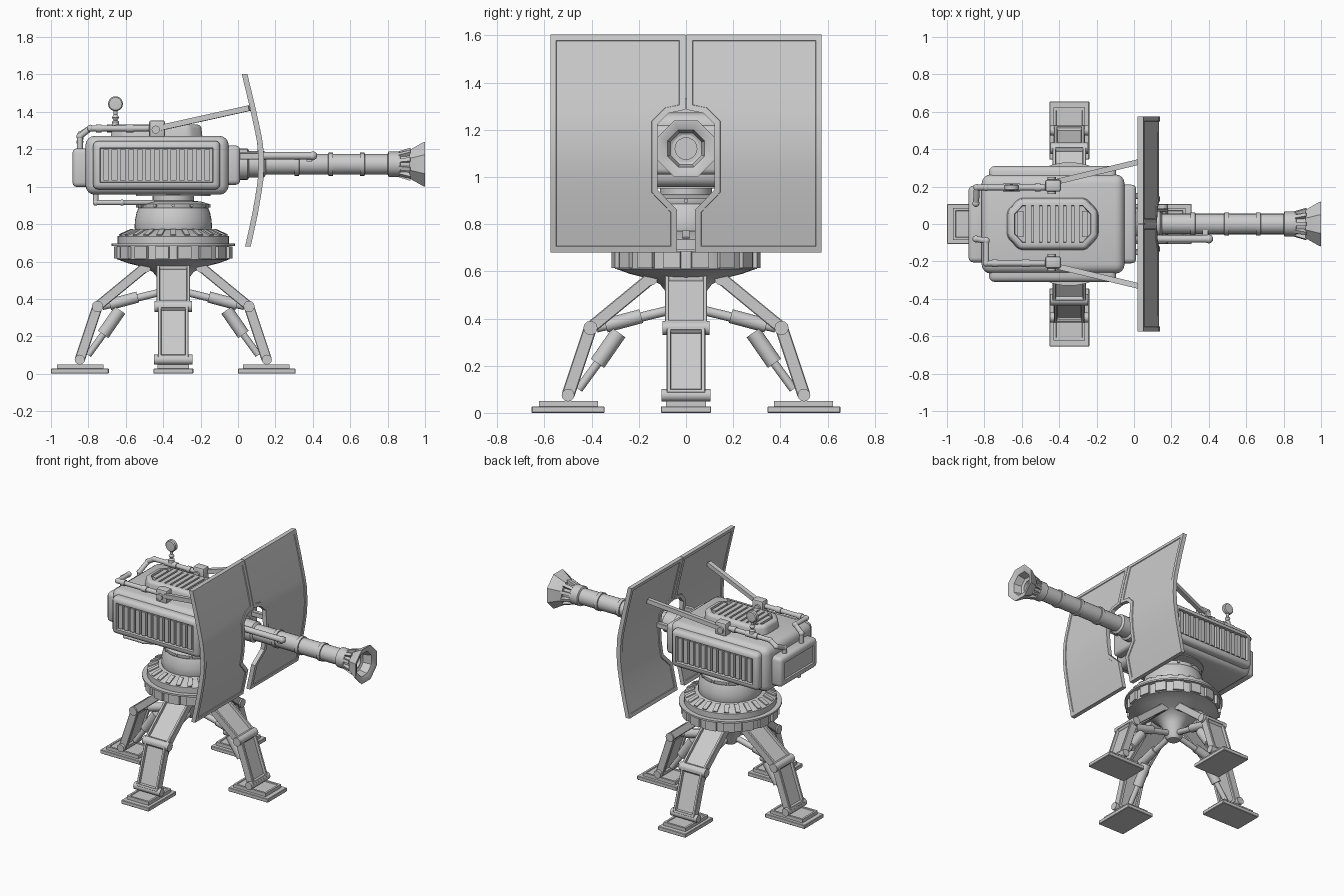
import bpy, bmesh
from math import pi, cos, sin, radians
from mathutils import Matrix, Vector as V

if "Cube" in bpy.data.objects:
    bpy.data.objects.remove(bpy.data.objects["Cube"])

CX = -0.346                     # pedestal axis
T, R = Matrix.Translation, Matrix.Rotation

def finish(name, bm, m=Matrix(), angle=32):
    bmesh.ops.recalc_face_normals(bm, faces=bm.faces[:])
    me = bpy.data.meshes.new(name)
    bm.to_mesh(me); bm.free()
    for p in me.polygons: p.use_smooth = True
    me.set_sharp_from_angle(angle=radians(angle))
    ob = bpy.data.objects.new(name, me)
    bpy.context.collection.objects.link(ob)
    ob.matrix_world = m
    return ob

def lathe(name, prof, n=32, m=Matrix(), phase=0):
    bm = bmesh.new()
    rings = [[bm.verts.new((r*cos(2*pi*i/n+phase), r*sin(2*pi*i/n+phase), z)) for i in range(n)] for r, z in prof]
    for a, b in zip(rings, rings[1:]):
        for i in range(n):
            bm.faces.new((a[i], a[(i+1) % n], b[(i+1) % n], b[i]))
    bmesh.ops.remove_doubles(bm, verts=bm.verts[:], dist=1e-5)
    return finish(name, bm, m)

def add_box(bm, size, m=Matrix()):
    bmesh.ops.create_cube(bm, size=1, matrix=m @ Matrix.Diagonal((*size, 1)))

def along(p, q):
    # local z runs from p to q, local y stays level
    p, q = V(p), V(q)
    z = (q-p).normalized()
    y = V((0, 0, 1)).cross(z)
    y = y.normalized() if y.length > 1e-4 else V((0, 1, 0))
    x = y.cross(z)
    return T((p+q)/2) @ Matrix((x, y, z)).transposed().to_4x4(), (q-p).length

def add_rod(bm, p, q, r, n=12):
    m, l = along(p, q)
    bmesh.ops.create_cone(bm, cap_ends=True, segments=n, radius1=r, radius2=r, depth=l, matrix=m)

def recess(bm, d, border, depth):
    # sink a framed panel into the main face looking along d
    bm.normal_update()
    f = max(bm.faces, key=lambda f: f.normal.dot(V(d))*f.calc_area())
    bmesh.ops.inset_individual(bm, faces=[f], thickness=border, depth=0)
    bmesh.ops.inset_individual(bm, faces=[f], thickness=0.003, depth=-depth)

def box(name, lo, hi, bev=0, seg=3, recs=(), m=Matrix()):
    bm = bmesh.new()
    lo, hi = V(lo), V(hi)
    add_box(bm, hi-lo, T((lo+hi)/2))
    if bev: bmesh.ops.bevel(bm, geom=bm.edges[:], offset=bev, segments=seg, profile=0.5, affect='EDGES')
    for r in recs: recess(bm, *r)
    return finish(name, bm, m)

def rod(name, p, q, r, n=12):
    bm = bmesh.new(); add_rod(bm, p, q, r, n)
    return finish(name, bm)

def pipe(name, pts, r):
    bm = bmesh.new()
    for p, q in zip(pts, pts[1:]): add_rod(bm, p, q, r)
    for p in pts[1:-1]:
        bmesh.ops.create_icosphere(bm, subdivisions=2, radius=r*1.2, matrix=T(p))
    return finish(name, bm)

# ---- legs: one built along +x, then turned four times
leg = []
def beam(name, p, q, thick, width):
    m, l = along(p, q)
    leg.append(box(name, (-thick/2, -width/2, -l/2), (thick/2, width/2, l/2), 0.004, 1,
                   (((1, 0, 0), 0.025, 0.012), ((-1, 0, 0), 0.018, 0.018)), m))

hip, knee, ankle = (0.15, 0, 0.57), (0.405, 0, 0.36), (0.50, 0, 0.075)
beam("upper_leg", hip, knee, 0.052, 0.18)
beam("lower_leg", knee, ankle, 0.055, 0.165)
for nm, p, r, w in (("hip_pin", hip, .03, .09), ("knee_pin", knee, .03, .1), ("ankle_pin", ankle, .027, .103)):
    leg.append(rod(nm, (p[0], -w, p[2]), (p[0], w, p[2]), r))
for nm, p, q, r in (("upper_piston_barrel", (.19, 0, .41), (.34, 0, .37), .03), ("upper_piston_rod", (.03, 0, .445), (.38, 0, .36), .02),
                    ("lower_piston_barrel", (.285, 0, .34), (.375, 0, .21), .034), ("lower_piston_rod", (.36, 0, .23), (.455, 0, .1), .018)):
    leg.append(rod(nm, p, q, r))
leg.append(box("foot_plate", (0.345, -0.107, 0), (0.654, 0.107, 0.027), 0.003, 1))
bm = bmesh.new()
add_box(bm, (0.25, 0.17, 0.025), T((0.497, 0, 0.038)))
recess(bm, (0, 0, 1), 0.02, 0.005)
leg.append(finish("foot_step", bm))
for ob in leg:
    base = ob.matrix_world.copy()
    for k in range(4):
        o = ob if k == 0 else ob.copy()
        if k: bpy.context.collection.objects.link(o)
        o.matrix_world = T((CX, 0, 0)) @ R(k*pi/2, 4, 'Z') @ base

# ---- turntable and neck
C = T((CX, 0, 0))
lathe("turntable", [(0, .40), (.04, .40), (.06, .43), (.075, .50), (.11, .545), (.16, .57), (.24, .59), (.295, .61), (.3, .61), (.3, .683),
                    (.33, .683), (.33, .695), (.297, .695), (.297, .735), (.22, .77), (0, .77)], 48, C)
lathe("neck", [(.2, .76), (.207, .78), (.205, .82), (.197, .86), (.187, .885), (.19, .89), (.19, .908), (.15, .92),
               (.11, .925), (.11, .95), (.2, .95), (.2, .97), (0, .97)], 40, C)
blocks, ribs, bolts = bmesh.new(), bmesh.new(), bmesh.new()
for i in range(24):
    m = R(i*pi/12, 4, 'Z')
    if i < 16: add_box(blocks, (.03, .075, .066), R((i+.5)*pi/8, 4, 'Z') @ T((.3, 0, .648)))
    add_box(ribs, (.07, .03, .012), m @ T((.258, 0, .754)) @ R(radians(24.5), 4, 'Y'))
    if i % 2 == 0: add_rod(bolts, m @ V((.18, 0, .899)), m @ V((.2, 0, .899)), .009, 8)
finish("turntable_blocks", blocks, C); finish("turntable_ribs", ribs, C); finish("neck_bolts", bolts, C)

# ---- housing with vented side panels
box("housing", (-.815, -.265, .957), (-.05, .265, 1.272), .05, 4)
for s in (-1, 1):
    y0, y1 = sorted((s*.2, s*.309))
    box("side_panel", (-.775, y0, .985), (-.095, y1, 1.245), .028, 3, (((0, s, 0), .014, .03),))
    bm = bmesh.new()
    for i in range(13):
        add_box(bm, (.03, .03, .165), T((-.435+(i-6)*.045, s*.289, 1.115)))
    finish("side_vent_bars", bm)
box("rear_cap", (-.885, -.205, .998), (-.78, .205, 1.205), .025, 3, (((-1, 0, 0), .025, .012),))
box("front_block", (-.1, -.21, 1.01), (.012, .21, 1.22), .025, 3)

# ---- top hatch: chamfered outline, tapered, with vent bars
bm = bmesh.new()
out = [(-.245, -.07), (-.18, -.14), (.18, -.14), (.245, -.07), (.245, .07), (.18, .14), (-.18, .14), (-.245, .07)]
f = bm.faces.new([bm.verts.new((x-.435, y, 1.262)) for x, y in out])
ext = bmesh.ops.extrude_face_region(bm, geom=[f])['geom']
for v in [g for g in ext if isinstance(g, bmesh.types.BMVert)]:
    v.co = ((v.co.x+.435)*.97-.435, v.co.y*.95, 1.332)
bmesh.ops.recalc_face_normals(bm, faces=bm.faces[:])
bmesh.ops.bevel(bm, geom=[e for e in bm.edges if max(v.co.z for v in e.verts) > 1.3], offset=.02, segments=3, profile=.5, affect='EDGES')
recess(bm, (0, 0, 1), .014, .016)
finish("top_hatch", bm)
bm = bmesh.new()
for i in range(9):
    add_box(bm, (.03, .2 if 0 < i < 8 else .14, .02), T((-.435+(i-4)*.043, 0, 1.322)))
finish("hatch_bars", bm)

# ---- barrel and muzzle, along +x
B = T((0, 0, 1.12)) @ R(pi/2, 4, 'Y')
prof = [(0, 0), (.085, 0), (.085, .05), (.07, .06), (.07, .14), (.055, .15)]
for x in (.315, .495, .665):
    prof += [(.055, x-.013), (.062, x-.012), (.062, x+.012), (.055, x+.013)]
prof += [(.055, .80), (.067, .805), (.067, .865), (.06, .87), (.06, .925), (.046, .925), (.046, .8), (0, .8)]
lathe("barrel", prof, 20, B)
lathe("muzzle", [(.06, .918), (.083, .918), (.09, .93), (.127, .99), (.13, 1.0), (.118, 1.0), (.085, .985), (.072, .93), (.06, .924)],
      8, B, pi/8)
bm = bmesh.new()
for i in range(10):
    add_box(bm, (.022, .02, .065), B @ R(i*pi/5, 4, 'Z') @ T((.068, 0, .893)) @ R(.3, 4, 'Y'))
finish("muzzle_ribs", bm)
pipe("gas_tube", [(0, -.08, 1.165), (.4, -.08, 1.165), (.412, -.08, 1.165)], .02)
bm = bmesh.new(); add_box(bm, (.03, .06, .03), T((.38, -.055, 1.15))); finish("gas_tube_clamp", bm)

# ---- curved shield, two halves meeting above the barrel slot
rows = [(.68, .068, .038), (.77, .088, .038), (.86, .107, .038), (.945, .122, .12), (1.03, .135, .12), (1.12, .14, .12),
        (1.225, .134, .12), (1.27, .126, .075), (1.285, .123, .002), (1.42, .094, .002), (1.603, .05, .002)]
for s in (-1, 1):
    bm = bmesh.new()
    side = []
    for dx in (0, -.03):
        vs = [(bm.verts.new((x+dx, s*y, z)), bm.verts.new((x+dx, s*.575, z))) for z, x, y in rows]
        side.append((vs, [bm.faces.new((a[0], a[1], b[1], b[0])) for a, b in zip(vs, vs[1:])]))
    loops = [[a for a, _ in vs] + [b for _, b in reversed(vs)] for vs, _ in side]
    n = len(loops[0])
    for i in range(n):
        bm.faces.new((loops[0][i], loops[0][(i+1) % n], loops[1][(i+1) % n], loops[1][i]))
    bmesh.ops.recalc_face_normals(bm, faces=bm.faces[:])
    for _, fs in side:
        bmesh.ops.inset_region(bm, faces=fs, thickness=.025, use_even_offset=True)
        bmesh.ops.inset_region(bm, faces=fs, thickness=.002, depth=-.005, use_even_offset=True)
    finish("shield_half", bm)
    # shield stays, brackets and mounts
    m, l = along((-.46, s*.215, 1.305), (.06, s*.34, 1.42))
    bm = bmesh.new(); add_box(bm, (.03, .03, l), m); finish("shield_stay", bm)
    box("stay_bracket", (-.475, s*.205-.032, 1.26), (-.39, s*.205+.032, 1.355), .012, 2)
    rod("stay_pin", (-.44, s*.25, 1.305), (-.44, s*.16, 1.305), .022)
    box("shield_mount", (-.01, s*.15-.015, 1.145), (.13, s*.15+.015, 1.18), .003, 1)

# ---- pipes and gauge
pipe("top_pipe_left", [(-.46, .195, 1.312), (-.79, .195, 1.312), (-.84, .195, 1.28), (-.845, .11, 1.24), (-.845, .11, 1.17)], .016)
pipe("top_pipe_right", [(-.46, -.21, 1.312), (-.79, -.21, 1.312), (-.79, -.09, 1.312), (-.845, -.08, 1.27), (-.845, -.08, 1.17)], .016)
pipe("lower_pipe", [(-.76, -.17, .98), (-.76, -.17, .915), (-.62, -.17, .915), (-.45, -.1, .915)], .014)
bm = bmesh.new()
for a, b, y in ((-.70, -.61, .195), (-.53, -.5, .195), (-.6, -.56, -.21), (-.76, -.73, -.21)):
    add_rod(bm, (a, y, 1.312), (b, y, 1.312), .021)
finish("pipe_collars", bm)
lathe("gauge_stem", [(0, 1.3), (.02, 1.32), (.02, 1.345), (.01, 1.355), (.019, 1.37), (.01, 1.385), (.012, 1.41), (0, 1.42)], 12, T((-.655, .195, 0)))
lathe("gauge_dial", [(0, -.018), (.034, -.016), (.04, -.01), (.04, .01), (.034, .016), (0, .018)], 20,
      T((-.655, .195, 1.443)) @ R(pi/2, 4, 'X'))
